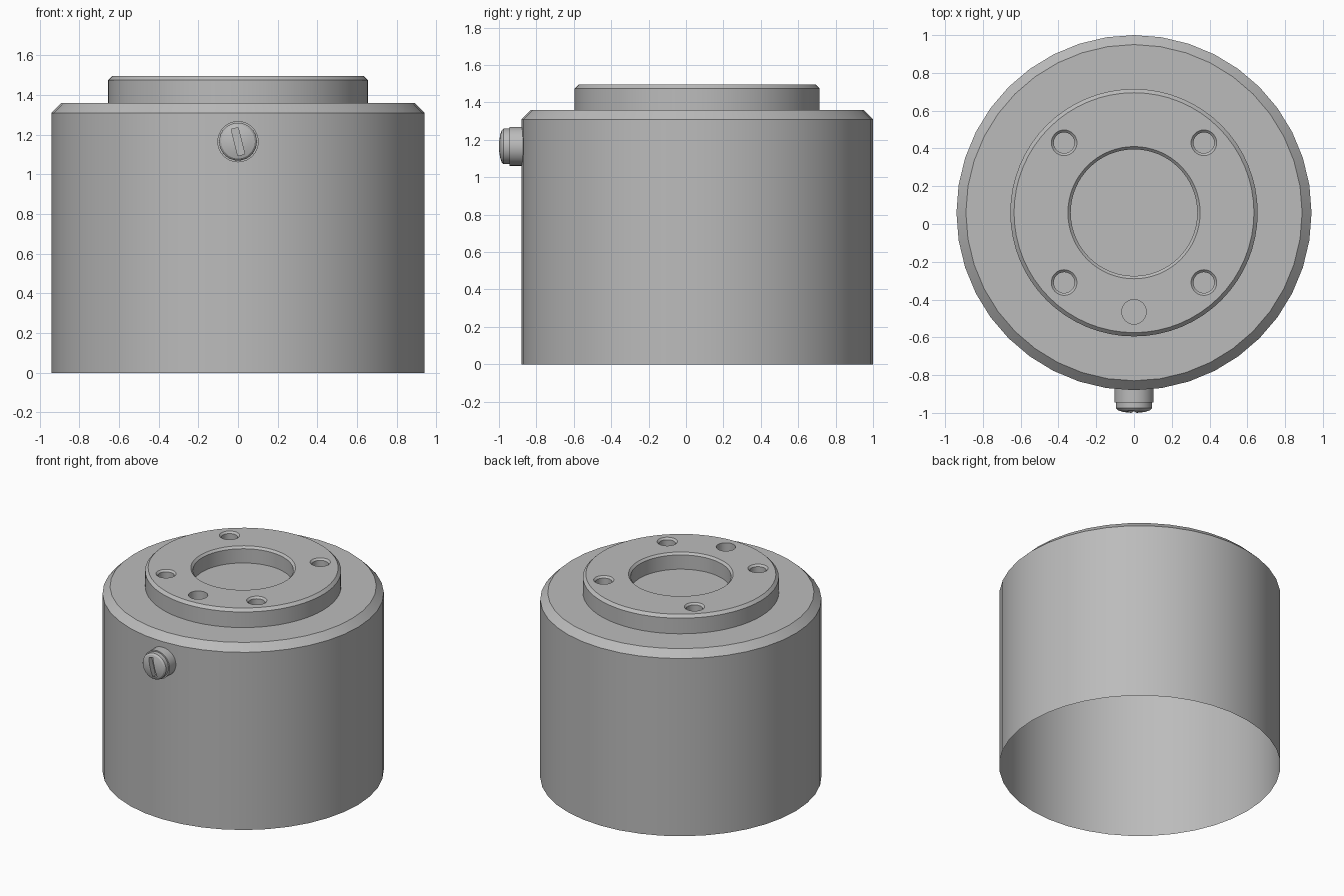
import bpy, bmesh, math
from mathutils import Vector

cube = bpy.data.objects.get("Cube")
if cube:
    bpy.data.objects.remove(cube, do_unlink=True)

grey = bpy.data.materials.new("plain grey")
grey.use_nodes = True
grey.diffuse_color = (0.5, 0.5, 0.5, 1)
grey.node_tree.nodes["Principled BSDF"].inputs["Base Color"].default_value = grey.diffuse_color

AXIS_Y = 0.06        # centre line of the drum
BODY_TOP = 1.36
TOP = 1.495
FLOOR = 1.375        # bottom of the holes in the collar


def add_object(name, bm, location, rotation=(0, 0, 0)):
    mesh = bpy.data.meshes.new(name)
    bm.to_mesh(mesh)
    bm.free()
    mesh.materials.append(grey)
    obj = bpy.data.objects.new(name, mesh)
    obj.location = location
    obj.rotation_euler = rotation
    bpy.context.collection.objects.link(obj)
    return obj


def lathe(name, profile, steps, location, rotation=(0, 0, 0)):
    """Turn a list of (radius, height) points about the local z axis."""
    bm = bmesh.new()
    verts = [bm.verts.new((0, -r, z)) for r, z in profile]
    edges = [bm.edges.new(pair) for pair in zip(verts, verts[1:])]
    bmesh.ops.spin(bm, geom=verts + edges, cent=(0, 0, 0), axis=(0, 0, 1),
                   angle=math.tau, steps=steps)
    bmesh.ops.remove_doubles(bm, verts=bm.verts, dist=0.0001)
    bmesh.ops.recalc_face_normals(bm, faces=bm.faces)
    return add_object(name, bm, location, rotation)


def activate(obj):
    bpy.ops.object.select_all(action='DESELECT')
    obj.select_set(True)
    bpy.context.view_layer.objects.active = obj


def cut(target, cutter):
    """Subtract the cutter, then remove it."""
    cutter.hide_render = True
    mod = target.modifiers.new("cut", 'BOOLEAN')
    mod.operation = 'DIFFERENCE'
    mod.solver = 'EXACT'
    mod.object = cutter
    activate(target)
    bpy.ops.object.modifier_apply(modifier=mod.name)
    bpy.data.objects.remove(cutter, do_unlink=True)


def drill(target, x, y, radius, rim):
    """Blind hole whose edge opens out to the rim radius."""
    flare = rim - radius
    profile = [(0, FLOOR), (radius, FLOOR), (radius, TOP - flare)]
    if flare:
        profile.append((rim, TOP))
    profile += [(rim, TOP + 0.05), (0, TOP + 0.05)]
    cut(target, lathe("hole_cutter", profile, 32, (x, AXIS_Y + y, 0)))


# Thin drum body, open underneath
body = lathe("drum_body", [(0.94, 0), (0.94, 1.31), (0.89, BODY_TOP), (0.65, BODY_TOP)],
             40, (0, AXIS_Y, 0))

# Raised collar with a wide recess
collar = lathe("top_collar", [
    (0, BODY_TOP), (0.655, BODY_TOP), (0.655, 1.475), (0.635, TOP),
    (0.35, TOP), (0.335, 1.48), (0.335, FLOOR), (0, FLOOR)],
    64, (0, AXIS_Y, 0))

# Four countersunk bolt holes and one plain pin hole
for sx in (-1, 1):
    for sy in (-1, 1):
        drill(collar, sx * 0.37, sy * 0.37, 0.055, 0.068)
drill(collar, 0, -0.525, 0.065, 0.065)

# Side screw: sleeve and domed head, pointing to the front
SCREW = Vector((0, 0, 1.165))
FORWARD = (math.pi / 2, 0, 0)
sleeve = lathe("screw_sleeve", [(0, 0.86), (0.104, 0.86), (0.104, 0.945), (0, 0.945)],
               32, SCREW, FORWARD)
head = lathe("screw_head", [
    (0, 0.94), (0.095, 0.94), (0.095, 0.975), (0.085, 0.986),
    (0.06, 0.994), (0.03, 0.999), (0, 1.0)], 32, SCREW, FORWARD)

# Tilted screwdriver slot
bm = bmesh.new()
bmesh.ops.create_cube(bm, size=1)
bmesh.ops.scale(bm, vec=(0.036, 0.08, 0.138), verts=bm.verts)
cut(head, add_object("slot_cutter", bm, SCREW + Vector((0, -1.0, 0)),
                     (0, math.radians(-14), 0)))

# Smooth curves, crisp edges
for obj in (body, collar, sleeve, head):
    activate(obj)
    bpy.ops.object.shade_smooth_by_angle(angle=math.radians(30))
